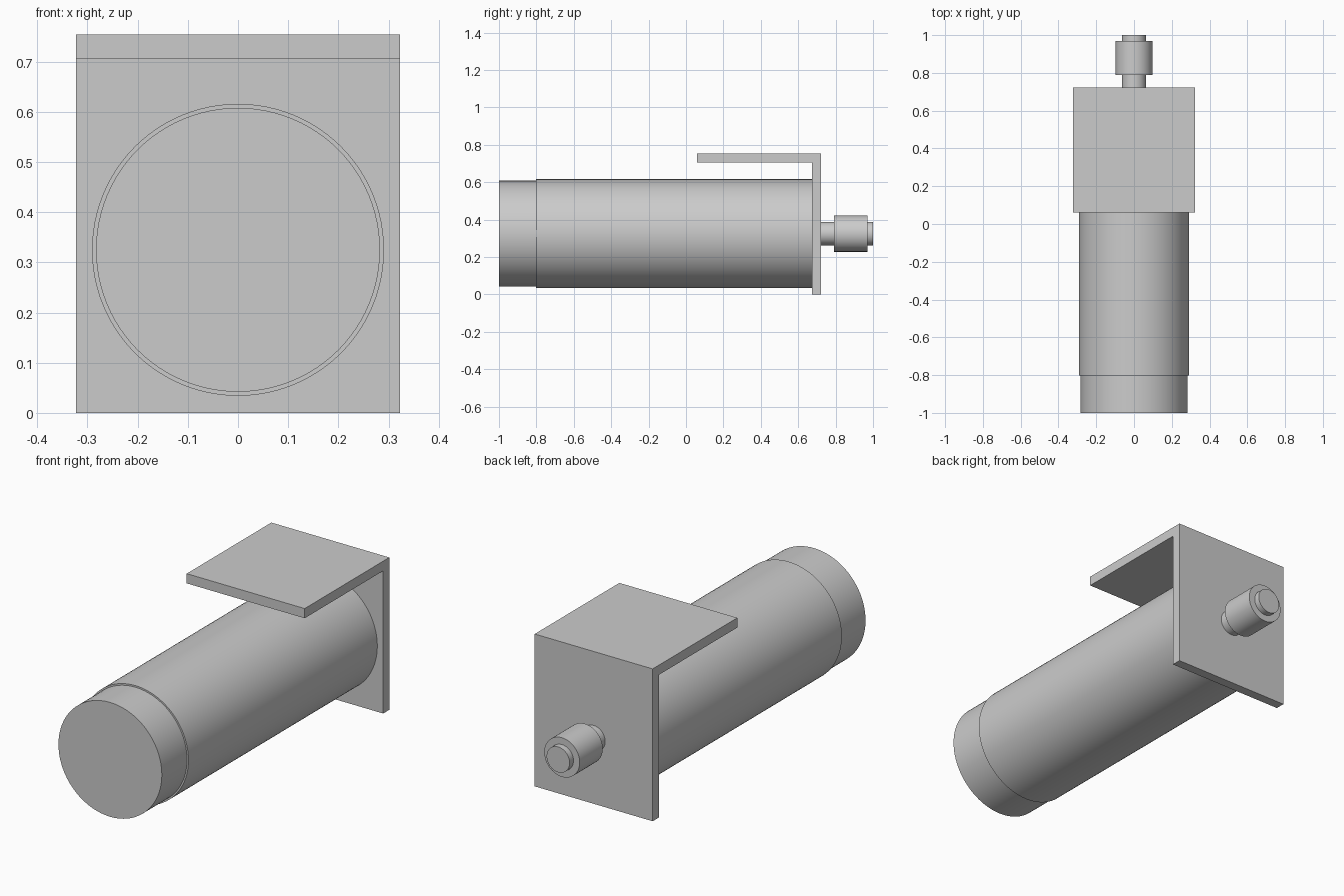
import bpy
import bmesh
import math
from mathutils import Matrix, Vector

cube = bpy.data.objects.get("Cube")
if cube:
    bpy.data.objects.remove(cube, do_unlink=True)

AXIS_Z = 0.325  # height of the shared motor axis

# Single plain grey
grey = bpy.data.materials.new("plain_grey")
grey.use_nodes = True
grey.diffuse_color = (0.6, 0.6, 0.6, 1)
grey.node_tree.nodes["Principled BSDF"].inputs["Base Color"].default_value = (0.6, 0.6, 0.6, 1)


def add_object(name, bm):
    bmesh.ops.recalc_face_normals(bm, faces=bm.faces)
    mesh = bpy.data.meshes.new(name)
    bm.to_mesh(mesh)
    bm.free()
    mesh.materials.append(grey)
    obj = bpy.data.objects.new(name, mesh)
    bpy.context.collection.objects.link(obj)
    return obj


def cylinder(name, radius, y0, y1, sides=96):
    """Smooth cylinder lying along y on the motor axis."""
    bm = bmesh.new()
    place = Matrix.Translation((0, (y0 + y1) / 2, AXIS_Z)) @ Matrix.Rotation(math.pi / 2, 4, "X")
    bmesh.ops.create_cone(bm, cap_ends=True, segments=sides, radius1=radius,
                          radius2=radius, depth=y1 - y0, matrix=place)
    obj = add_object(name, bm)
    bpy.ops.object.select_all(action="DESELECT")
    obj.select_set(True)
    bpy.context.view_layer.objects.active = obj
    bpy.ops.object.shade_smooth_by_angle(angle=math.radians(30))
    return obj


def extruded_profile(name, profile, half_width):
    """Side profile of (y, z) points extruded across x."""
    bm = bmesh.new()
    face = bm.faces.new([bm.verts.new((-half_width, y, z)) for y, z in profile])
    result = bmesh.ops.extrude_face_region(bm, geom=[face])
    moved = [v for v in result["geom"] if isinstance(v, bmesh.types.BMVert)]
    bmesh.ops.translate(bm, verts=moved, vec=Vector((2 * half_width, 0, 0)))
    return add_object(name, bm)


# Motor housing and its slightly narrower end cap
cylinder("end_cap", 0.283, -1.0, -0.803)
cylinder("motor_body", 0.291, -0.803, 0.675)

# Output shaft with a wider collar
cylinder("output_shaft", 0.063, 0.72, 1.0, 64)
cylinder("shaft_collar", 0.097, 0.79, 0.97, 64)

# L-shaped mounting bracket
back, front, top, thick = 0.722, 0.06, 0.754, 0.048
extruded_profile("mounting_bracket", [
    (back, 0), (back, top), (front, top), (front, top - thick),
    (back - thick, top - thick), (back - thick, 0),
], 0.323)
